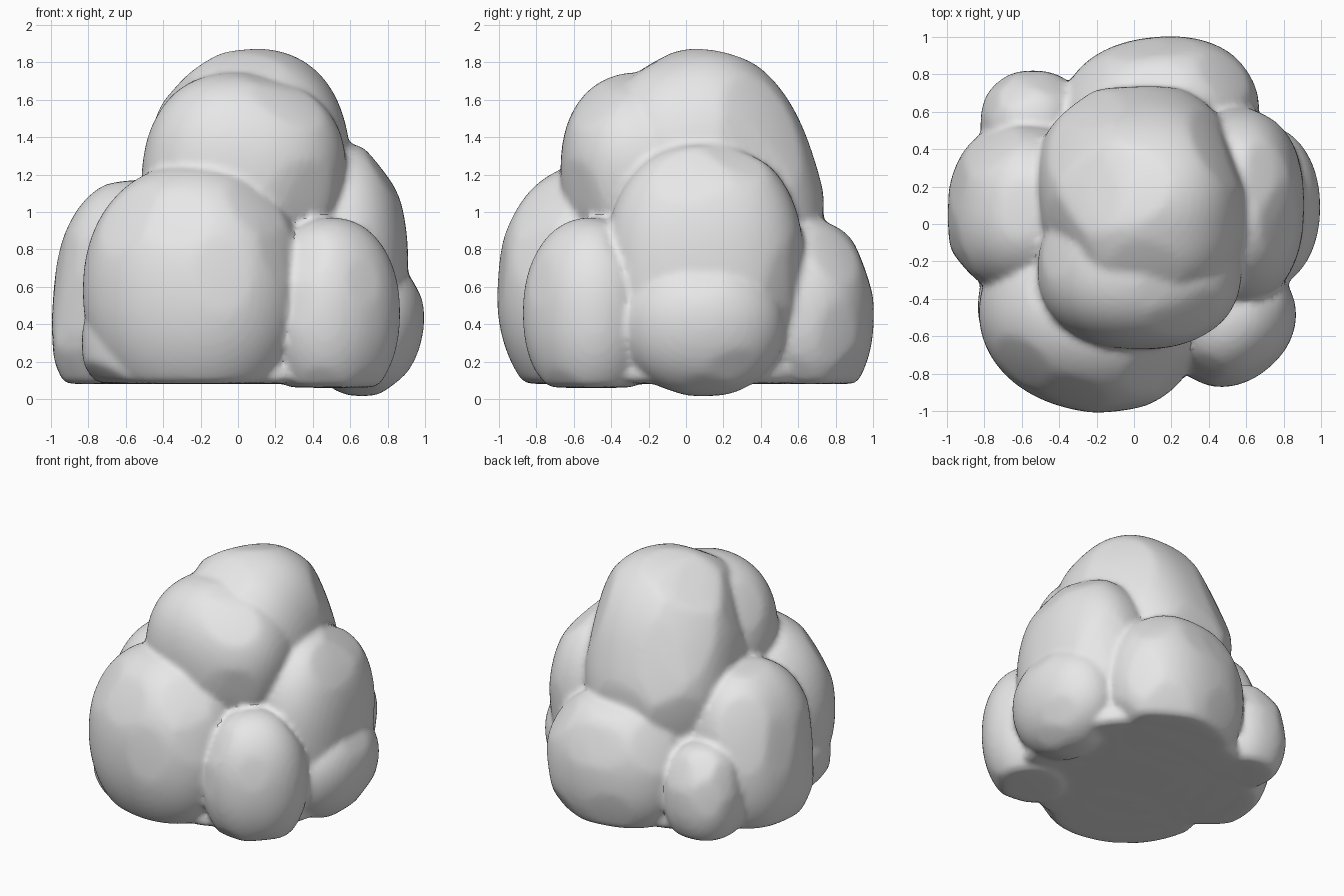
import bpy
import bmesh
import math
import random
from mathutils import Vector, Euler

random.seed(7)
if "Cube" in bpy.data.objects:
    bpy.data.objects.remove(bpy.data.objects["Cube"], do_unlink=True)

# One pale stone grey for everything
stone = bpy.data.materials.new("stone grey")
stone.use_nodes = True
stone.diffuse_color = (0.8, 0.8, 0.8, 1)
stone.node_tree.nodes["Principled BSDF"].inputs["Base Color"].default_value = (0.8, 0.8, 0.8, 1)

SOFT = 0.03  # rounding of the pressed undersides
parts = []


def boulder(name, center, radii, floor=0.08, power=2.3, turn=(0, 0, 0), facets=14):
    """Rounded block with softly worn facets and a flattened underside."""
    bm = bmesh.new()
    bmesh.ops.create_icosphere(bm, subdivisions=5, radius=1)
    cuts = [Vector([random.gauss(0, 1) for _ in range(3)]).normalized()
            for _ in range(facets)]
    spin = Euler([math.radians(a) for a in turn]).to_matrix()
    for v in bm.verts:
        p = v.co / sum(abs(c) ** power for c in v.co) ** (1 / power)
        for n in cuts:
            p -= n * max(0, p.dot(n) - 0.98) * 0.6
        p = spin @ Vector([c * r for c, r in zip(p, radii)]) + Vector(center)
        # Press the underside almost flat
        if p.z < floor + SOFT:
            p.z = floor + SOFT * math.exp((p.z - floor - SOFT) / SOFT)
        v.co = p
    mesh = bpy.data.meshes.new(name)
    bm.to_mesh(mesh)
    bm.free()
    mesh.materials.append(stone)
    obj = bpy.data.objects.new(name, mesh)
    bpy.context.collection.objects.link(obj)
    parts.append(obj)


# Filling between the boulders and the flat ground slab
boulder("core", (0, 0, 0.52), (0.68, 0.66, 0.62))
boulder("ground_slab", (0, 0, 0.15), (0.78, 0.77, 0.2))

# Upper boulders
boulder("top_boulder", (0.04, 0.14, 1.11), (0.55, 0.57, 0.77), power=2.4, turn=(18, 5, 6))
boulder("upper_front_boulder", (0.03, -0.24, 1.22), (0.54, 0.43, 0.52), turn=(0, 10, 0))

# Front boulder, undercut above a narrower foot
boulder("front_boulder", (-0.23, -0.49, 0.58), (0.6, 0.51, 0.68), power=2.15,
        turn=(0, 0, -14))
boulder("front_foot", (-0.29, -0.42, 0.3), (0.54, 0.42, 0.34), power=2.6, turn=(0, 0, -10))

# Ring of lower boulders
boulder("front_left_boulder", (0.5, -0.51, 0.46), (0.37, 0.34, 0.51), floor=0.06,
        power=2.15, turn=(0, 0, 40))
boulder("left_boulder", (0.54, 0.1, 0.7), (0.37, 0.53, 0.67))
boulder("left_bulge", (0.68, 0.09, 0.39), (0.31, 0.44, 0.38), floor=0, power=2.1,
        turn=(0, 12, 0))
boulder("back_boulder", (0.14, 0.59, 0.45), (0.53, 0.41, 0.54), power=2.2, turn=(0, 0, 6))
boulder("back_right_boulder", (-0.54, 0.53, 0.37), (0.28, 0.29, 0.38))
boulder("right_boulder", (-0.57, 0.07, 0.55), (0.42, 0.47, 0.63), power=2.4,
        turn=(0, 8, -8))

# Fuse the boulders into one weathered skin with softened creases
bpy.ops.object.select_all(action="DESELECT")
for obj in parts:
    obj.select_set(True)
pile = parts[0]
bpy.context.view_layer.objects.active = pile
bpy.ops.object.join()
pile.name = "boulder_pile"
skin = pile.modifiers.new("skin", "REMESH")
skin.mode = "VOXEL"
skin.voxel_size = 0.022
soften = pile.modifiers.new("soften", "SMOOTH")
soften.factor = 0.5
soften.iterations = 3
bpy.ops.object.convert(target="MESH")
bpy.ops.object.shade_smooth_by_angle(angle=math.radians(35))
